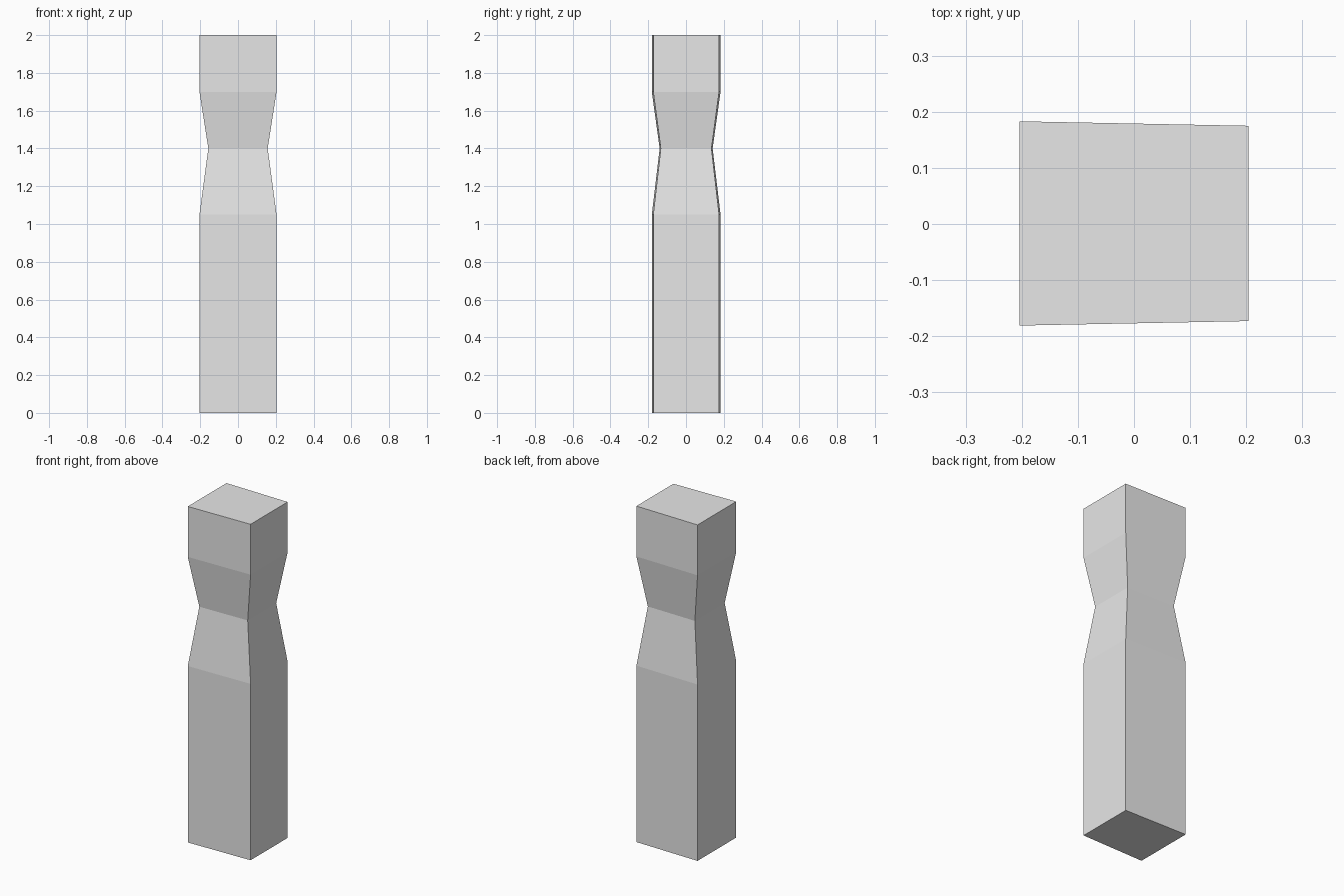
import bpy, bmesh

if "Cube" in bpy.data.objects:
    bpy.data.objects.remove(bpy.data.objects["Cube"])

# Slightly tapered four-sided plan and (height, scale) levels
plan = [(-0.204, -0.181), (0.204, -0.173), (0.204, 0.175), (-0.204, 0.183)]
levels = [(0.0, 1.0), (1.05, 1.0), (1.4, 0.77), (1.7, 1.0), (2.0, 1.0)]

grey = bpy.data.materials.new("light_grey")
grey.diffuse_color = (0.8, 0.8, 0.8, 1.0)
grey.use_nodes = True
grey.node_tree.nodes["Principled BSDF"].inputs["Base Color"].default_value = grey.diffuse_color

# Pillar: stacked rings joined by flat sides, capped at both ends
bm = bmesh.new()
rings = [[bm.verts.new((x * s, y * s, z)) for x, y in plan] for z, s in levels]
for low, high in zip(rings, rings[1:]):
    for i in range(4):
        j = (i + 1) % 4
        bm.faces.new((low[i], low[j], high[j], high[i]))
bm.faces.new(rings[0][::-1])
bm.faces.new(rings[-1])
bmesh.ops.recalc_face_normals(bm, faces=bm.faces)

mesh = bpy.data.meshes.new("waisted_pillar")
bm.to_mesh(mesh)
bm.free()
mesh.materials.append(grey)
pillar = bpy.data.objects.new("waisted_pillar", mesh)
bpy.context.collection.objects.link(pillar)
